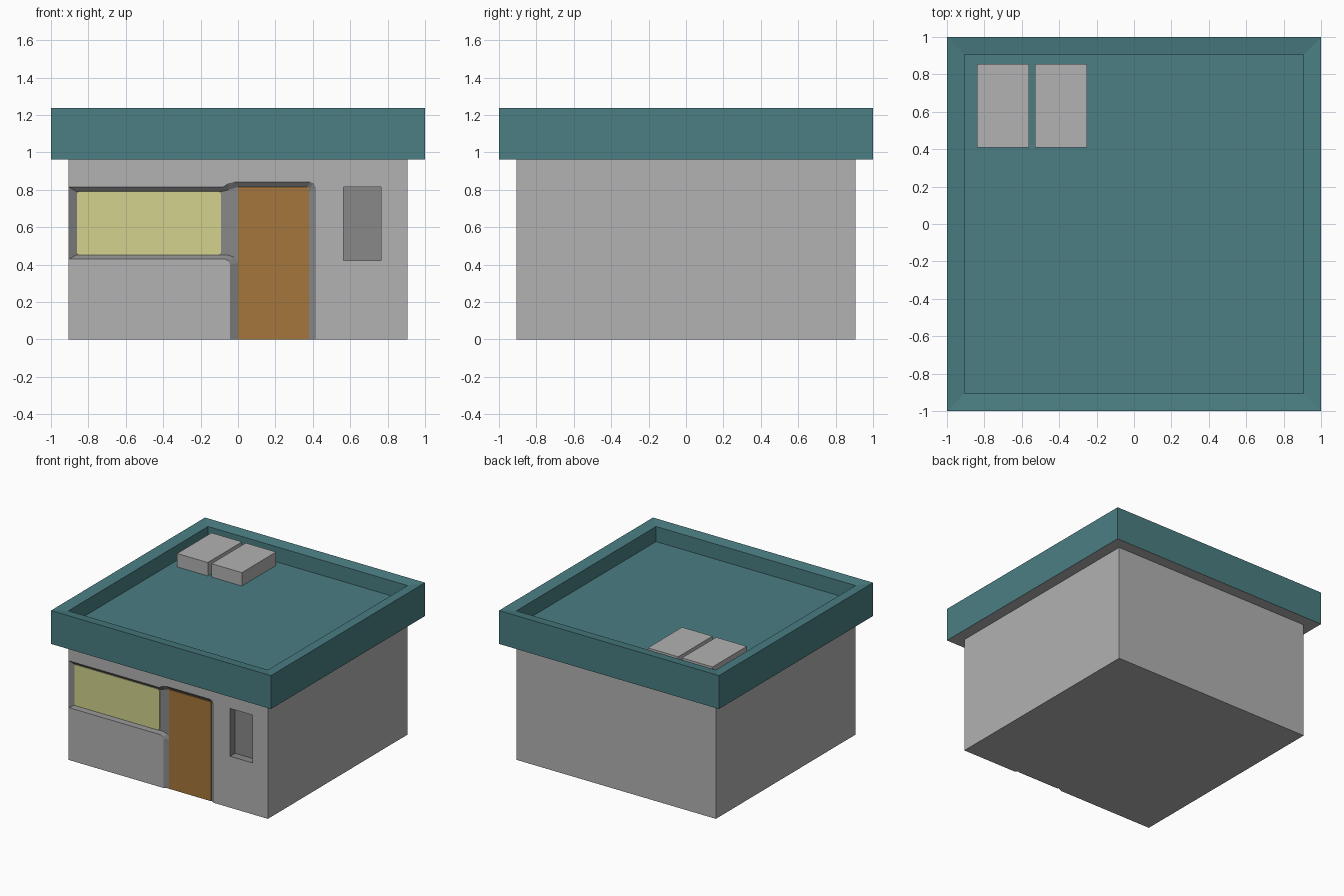
import bpy, bmesh

if "Cube" in bpy.data.objects:
    bpy.data.objects.remove(bpy.data.objects["Cube"])

def mat(name, rgb):
    m = bpy.data.materials.new(name)
    m.diffuse_color = (*rgb, 1)
    m.use_nodes = True
    m.node_tree.nodes["Principled BSDF"].inputs["Base Color"].default_value = m.diffuse_color
    return m

WALL = mat("light_grey", (0.445, 0.445, 0.45))
TRIM = mat("mid_grey", (0.25, 0.25, 0.25))
TEAL = mat("teal", (0.069, 0.209, 0.227))
PANE = mat("pale_yellow", (0.645, 0.645, 0.27))
WOOD = mat("orange_brown", (0.381, 0.181, 0.045))

W, H, DEPTH = 0.907, 0.963, 0.02

def loft(name, rings, mats):
    """Closed skin through rings of equal point count, capped at both ends."""
    bm = bmesh.new()
    vs = [[bm.verts.new(p) for p in r] for r in rings]
    n = len(vs[0])
    for a, b in zip(vs, vs[1:]):
        for i in range(n):
            j = (i + 1) % n
            bm.faces.new((a[i], a[j], b[j], b[i]))
    bm.faces.new(vs[0])
    bm.faces.new(vs[-1])
    bmesh.ops.recalc_face_normals(bm, faces=bm.faces)
    me = bpy.data.meshes.new(name)
    bm.to_mesh(me)
    bm.free()
    for m in mats:
        me.materials.append(m)
    ob = bpy.data.objects.new(name, me)
    bpy.context.collection.objects.link(ob)
    return ob

def rect(x0, x1, y0, y1, z):
    return [(x0, y0, z), (x1, y0, z), (x1, y1, z), (x0, y1, z)]

def box(name, x0, x1, y0, y1, z0, z1, mats):
    return loft(name, [rect(x0, x1, y0, y1, z) for z in (z0, z1)], mats)

# Body with a recessed window-and-door front
body = box("body", -W, W, -W, W, 0, H, [WALL, TRIM])
outer = [(-.904, .43), (-.07, .43), (-.05, .42), (-.043, .40), (-.043, -.1), (.417, -.1),
         (.417, .81), (.405, .835), (.385, .842), (-.02, .842), (-.05, .835), (-.08, .815), (-.904, .815)]
inner = [(-.862, .453), (-.06, .453), (-.02, .44), (0, .41), (0, -.1), (.38, -.1),
         (.38, .79), (.38, .805), (.37, .815), (0, .815), (-.05, .80), (-.09, .79), (-.862, .79)]
front_cut = loft("front_cutter", [[(x, y, z) for x, z in pts] for y, pts in
                 ((-1.1, outer), (-W, outer), (-W + DEPTH, inner))], [TRIM])
niche_cut = box("niche_cutter", .563, .765, -1.1, -W + .065, .422, .815, [TRIM])
for cutter in (front_cut, niche_cut):
    mod = body.modifiers.new("cut", 'BOOLEAN')
    mod.operation, mod.solver, mod.object = 'DIFFERENCE', 'EXACT', cutter
dg = bpy.context.evaluated_depsgraph_get()
body.data = bpy.data.meshes.new_from_object(body.evaluated_get(dg))
body.modifiers.clear()
for cutter in (front_cut, niche_cut):
    bpy.data.objects.remove(cutter)
body.data.materials.clear()
for m in (WALL, TRIM):
    body.data.materials.append(m)
# Recess faces lie strictly between the outer planes of the body
for p in body.data.polygons:
    c = p.center
    p.material_index = int(-W + .001 < c.y < -.8 and abs(c.x) < W - .001 and .001 < c.z < H - .001)

# Window pane and door sit on the recess floor
floor_y = -W + DEPTH
r = .012
wx0, wx1, wz0, wz1 = -.862, -.09, .453, .79
pane = [(wx0 + r, wz0), (wx1 - r, wz0), (wx1, wz0 + r), (wx1, wz1 - r),
        (wx1 - r, wz1), (wx0 + r, wz1), (wx0, wz1 - r), (wx0, wz0 + r)]
loft("window_pane", [[(x, y, z) for x, z in pane] for y in (floor_y - .005, floor_y)], [PANE])
box("door", 0, .38, floor_y - .008, floor_y, 0, .815, [WOOD])

# Flat roof with parapet; grey underside
roof = loft("roof", [rect(-s, s, -s, s, z) for s, z in
            ((1, H), (1, 1.237), (W, 1.224), (W, 1.10))], [TEAL, WALL])
for p in roof.data.polygons:
    p.material_index = int(p.normal.z < -.5)

# Rooftop units
for i, (x0, x1) in enumerate(((-.84, -.562), (-.528, -.252))):
    box(f"roof_unit_{i + 1}", x0, x1, .41, .855, 1.10, 1.21, [WALL])
